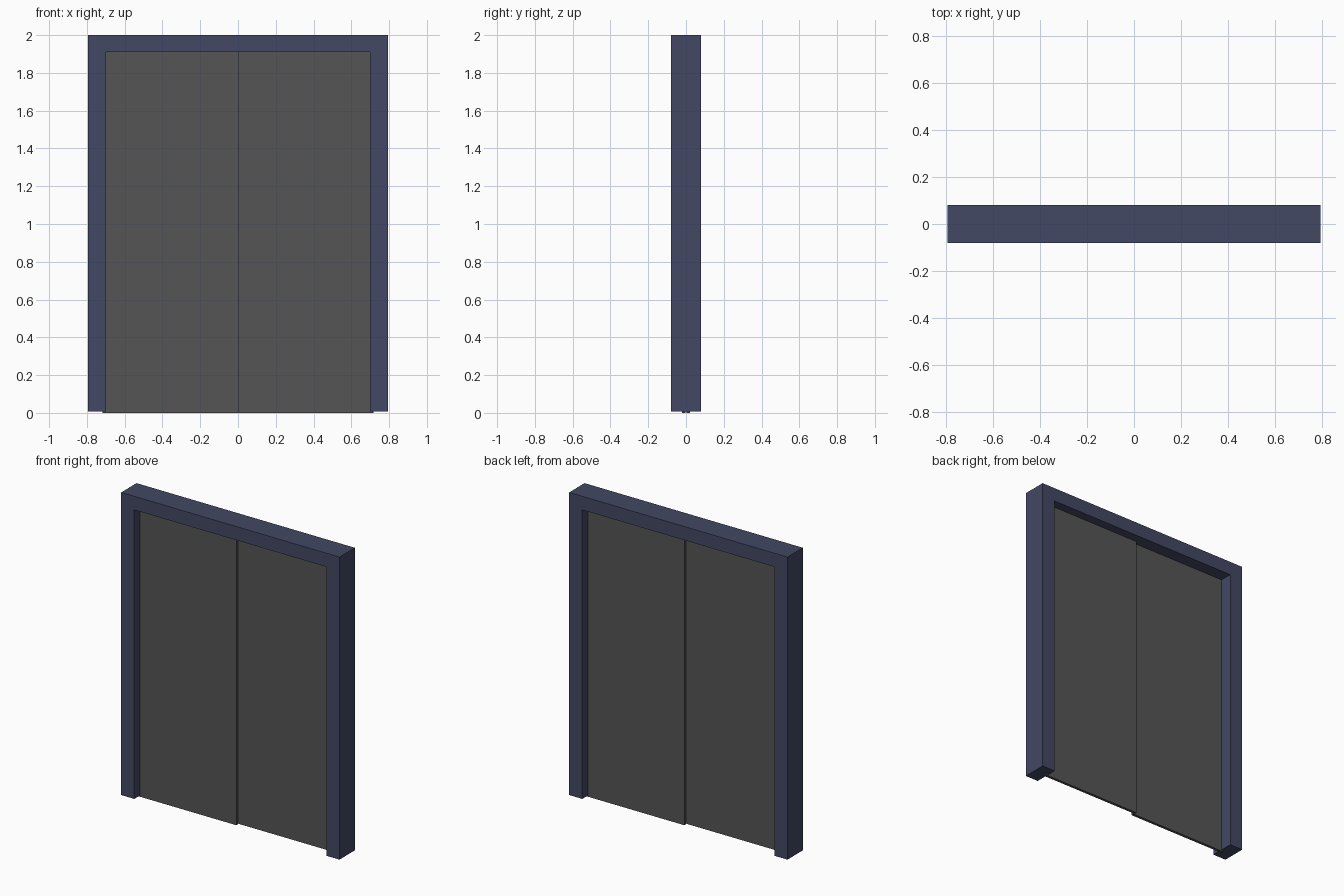
import bpy, bmesh

if "Cube" in bpy.data.objects:
    bpy.data.objects.remove(bpy.data.objects["Cube"])


def material(name, color):
    m = bpy.data.materials.new(name)
    m.diffuse_color = color
    m.use_nodes = True
    m.node_tree.nodes["Principled BSDF"].inputs["Base Color"].default_value = m.diffuse_color
    return m


def extrude_profile(name, pts, y0, y1, mat):
    """Extrude an x-z outline from y0 to y1."""
    bm = bmesh.new()
    face = bm.faces.new([bm.verts.new((x, y0, z)) for x, z in pts])
    new = bmesh.ops.extrude_face_region(bm, geom=[face])["geom"]
    verts = [g for g in new if isinstance(g, bmesh.types.BMVert)]
    bmesh.ops.translate(bm, verts=verts, vec=(0, y1 - y0, 0))
    bmesh.ops.recalc_face_normals(bm, faces=bm.faces[:])
    mesh = bpy.data.meshes.new(name)
    bm.to_mesh(mesh)
    bm.free()
    mesh.materials.append(mat)
    obj = bpy.data.objects.new(name, mesh)
    bpy.context.collection.objects.link(obj)
    return obj


frame_mat = material("frame_blue", (0.055, 0.065, 0.125, 1))
door_mat = material("door_grey", (0.09, 0.09, 0.09, 1))

# Door frame: two jambs and a header as one inverted U
W, IN, TOP, HEAD, FOOT = 0.795, 0.70, 2.0, 1.91, 0.008
extrude_profile("door_frame", [
    (-W, FOOT), (-IN, FOOT), (-IN, HEAD), (IN, HEAD),
    (IN, FOOT), (W, FOOT), (W, TOP), (-W, TOP)], -0.08, 0.08, frame_mat)

# Sliding panels: staggered in depth, edges tucked into the frame
for name, s in (("left_sliding_panel", 1), ("right_sliding_panel", -1)):
    outline = [(-0.717 * s, 0), (0.002 * s, 0), (0.002 * s, 1.925), (-0.717 * s, 1.925)]
    extrude_profile(name, outline, -0.021 * s, -0.003 * s, door_mat)
